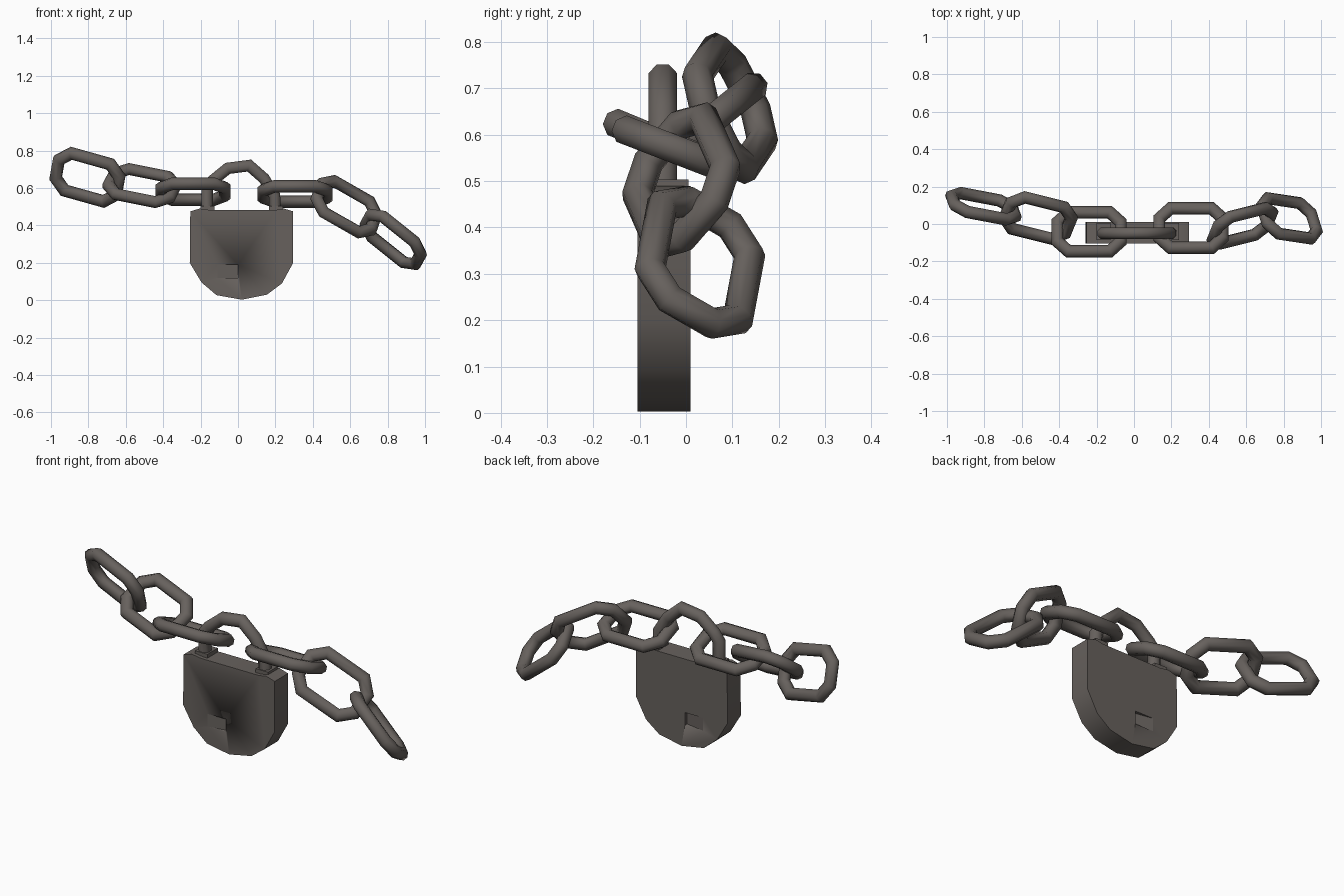
import bpy, bmesh, math
from mathutils import Vector

if "Cube" in bpy.data.objects:
    bpy.data.objects.remove(bpy.data.objects["Cube"])

iron = bpy.data.materials.new("dark_iron")
iron.diffuse_color = (0.135, 0.12, 0.11, 1)
iron.use_nodes = True
iron.node_tree.nodes["Principled BSDF"].inputs["Base Color"].default_value = iron.diffuse_color


def finish(name, bm, angle):
    bmesh.ops.recalc_face_normals(bm, faces=bm.faces)
    me = bpy.data.meshes.new(name)
    bm.to_mesh(me)
    bm.free()
    me.materials.append(iron)
    ob = bpy.data.objects.new(name, me)
    bpy.context.collection.objects.link(ob)
    bpy.ops.object.select_all(action='DESELECT')
    ob.select_set(True)
    bpy.context.view_layer.objects.active = ob
    bpy.ops.object.shade_smooth_by_angle(angle=math.radians(angle))
    return ob


def tube(name, points, normal, radius, closed, sides=8):
    """Mitred round bar along a flat path with the given plane normal."""
    bm = bmesh.new()
    n = len(points)
    rings = []
    for i, p in enumerate(points):
        a = points[i - 1] if closed or i > 0 else None
        b = points[(i + 1) % n] if closed or i < n - 1 else None
        d1 = (p - a).normalized() if a is not None else (b - p).normalized()
        d2 = (b - p).normalized() if b is not None else d1
        t = (d1 + d2).normalized()
        side = t.cross(normal).normalized() / max(t.dot(d1), 0.5)
        rings.append([bm.verts.new(p + radius * (math.cos(k) * side + math.sin(k) * normal))
                      for k in (2 * math.pi * (j + 0.5) / sides for j in range(sides))])
    for i in range(n if closed else n - 1):
        r, s = rings[i], rings[(i + 1) % n]
        for j in range(sides):
            k = (j + 1) % sides
            bm.faces.new((r[j], r[k], s[k], s[j]))
    if not closed:
        bm.faces.new(rings[0])
        bm.faces.new(rings[-1])
    return finish(name, bm, 60)


def prism(name, outline, y0, y1, angle=35):
    """Outline in x, z extruded from y0 to y1."""
    bm = bmesh.new()
    f = bm.faces.new([bm.verts.new((x, y0, z)) for x, z in outline])
    ext = bmesh.ops.extrude_face_region(bm, geom=[f])
    bmesh.ops.translate(bm, vec=(0, y1 - y0, 0),
                        verts=[v for v in ext['geom'] if isinstance(v, bmesh.types.BMVert)])
    return finish(name, bm, angle)


# padlock body
body = prism("padlock_body", [
    (-0.205, 0.49), (-0.255, 0.475), (-0.258, 0.2), (-0.195, 0.095), (-0.115, 0.027),
    (0.02, 0.003), (0.155, 0.03), (0.235, 0.09), (0.295, 0.2), (0.295, 0.475),
    (0.245, 0.49), (0.2, 0.482), (-0.15, 0.482)], -0.105, 0.01)

# shallow wedge dents on the front and back faces
for face_y, inward in ((-0.105, 1), (0.01, -1)):
    bm = bmesh.new()
    tri = [(-0.11, 0), (0.0, 0.02), (0.0, -0.03), (-0.11, -0.03)]
    f = bm.faces.new([bm.verts.new((x, face_y + inward * d, 0.12)) for x, d in tri])
    ext = bmesh.ops.extrude_face_region(bm, geom=[f])
    bmesh.ops.translate(bm, vec=(0, 0, 0.07),
                        verts=[v for v in ext['geom'] if isinstance(v, bmesh.types.BMVert)])
    cutter = finish("dent_cutter", bm, 30)
    cutter.hide_render = True
    cutter.hide_viewport = False
    mod = body.modifiers.new("dent", 'BOOLEAN')
    mod.operation = 'DIFFERENCE'
    mod.solver = 'EXACT'
    mod.object = cutter
    bpy.context.view_layer.objects.active = body
    bpy.ops.object.modifier_apply(modifier=mod.name)
    bpy.data.objects.remove(cutter)

# shackle and the collars where it enters the body
arch = [(-0.165, 0.45), (-0.165, 0.6), (-0.135, 0.64), (-0.055, 0.705),
        (0.06, 0.72), (0.14, 0.65), (0.195, 0.56), (0.2, 0.45)]
tube("shackle", [Vector((x, -0.05, z)) for x, z in arch], Vector((0, 1, 0)), 0.033, False)
for side, x in (("left", -0.163), ("right", 0.203)):
    prism(side + "_collar", [(x - 0.038, 0.46), (x + 0.038, 0.46),
                             (x + 0.038, 0.503), (x - 0.038, 0.503)], -0.085, 0.005)

# chain links: centre, long direction, width direction
links = {
    "left_link_1": ((-0.24, -0.042, 0.58), (1, 0, 0), (0, 0.23, -0.095)),
    "left_link_2": ((-0.513, 0.032, 0.613), (1, -0.25, -0.2), (0, 0.2, 0.16)),
    "left_link_3": ((-0.805, 0.095, 0.657), (1, -0.19, -0.28), (0, -0.09, 0.2)),
    "right_link_1": ((0.305, -0.022, 0.568), (1, 0, 0), (0, 0.22, -0.085)),
    "right_link_2": ((0.58, -0.01, 0.5), (1, 0.25, -0.57), (0, 0.13, 0.2)),
    "right_link_3": ((0.83, 0.03, 0.325), (1, -0.15, -0.8), (0.08, -0.19, 0.09)),
}
quarter = [(0.17, 0.055), (0.11, 0.113)]
loop = (quarter + [(-u, v) for u, v in reversed(quarter)]
        + [(-u, -v) for u, v in quarter] + [(u, -v) for u, v in reversed(quarter)])
for name, (c, l, w) in links.items():
    c, l, w = Vector(c), Vector(l).normalized(), Vector(w)
    w = (w - w.dot(l) * l).normalized()
    tube(name, [c + u * l + v * w for u, v in loop], l.cross(w), 0.033, True)
